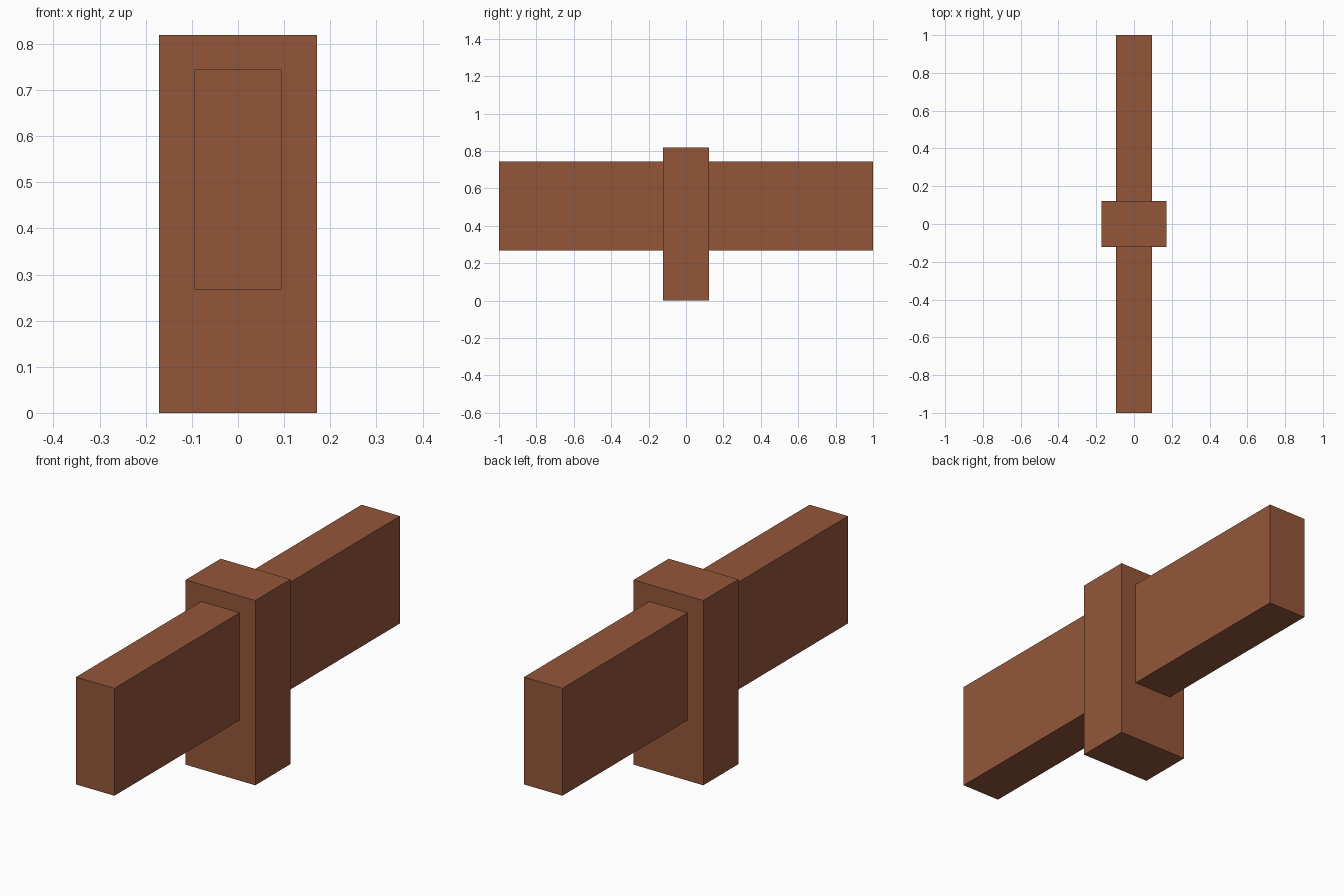
import bpy, bmesh
from mathutils import Matrix, Vector

if "Cube" in bpy.data.objects:
    bpy.data.objects.remove(bpy.data.objects["Cube"])

wood = bpy.data.materials.new("brown wood")
wood.diffuse_color = (0.296, 0.094, 0.042, 1.0)
wood.use_nodes = True
wood.node_tree.nodes["Principled BSDF"].inputs["Base Color"].default_value = wood.diffuse_color


def box(name, lo, hi):
    lo, hi = Vector(lo), Vector(hi)
    bm = bmesh.new()
    bmesh.ops.create_cube(bm, size=1.0, matrix=Matrix.Translation((lo + hi) / 2) @ Matrix.Diagonal((*(hi - lo), 1.0)))
    mesh = bpy.data.meshes.new(name)
    bm.to_mesh(mesh)
    bm.free()
    mesh.materials.append(wood)
    obj = bpy.data.objects.new(name, mesh)
    bpy.context.collection.objects.link(obj)
    return obj


# Upright post
box("post", (-0.171, -0.123, 0.0), (0.171, 0.123, 0.819))
# Long beam passing through the post
box("beam", (-0.094, -1.0, 0.268), (0.094, 1.0, 0.744))
